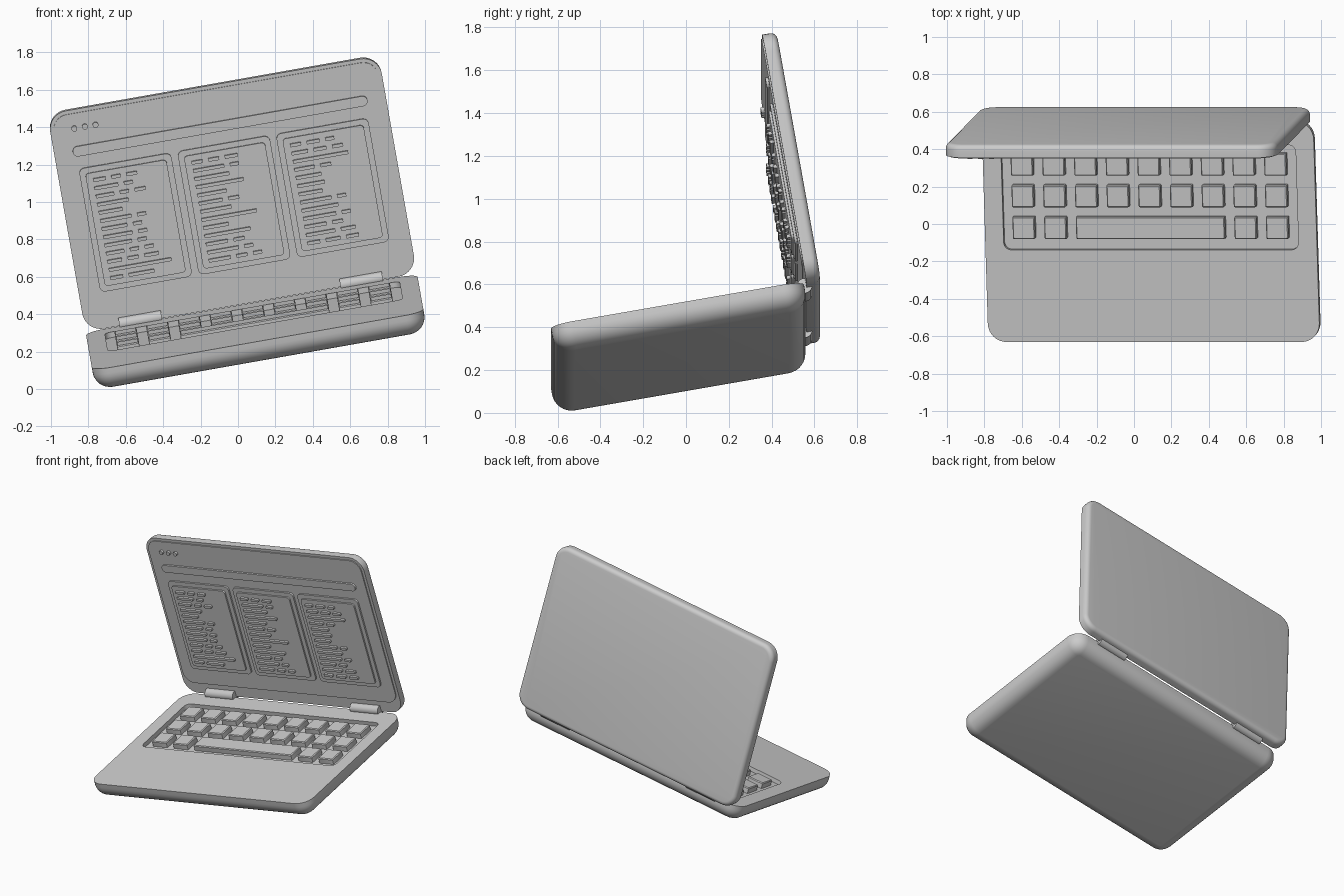
import bpy, bmesh, math
from mathutils import Matrix, Vector

if "Cube" in bpy.data.objects:
    bpy.data.objects.remove(bpy.data.objects["Cube"])

# Frames: whole laptop tilted 10 degrees both ways, screen square to the base
T10 = math.radians(10)
BASE = (Matrix.Rotation(-T10, 4, 'Y') @ Matrix.Translation((0.15, -0.04, 0.336))
        @ Matrix.Rotation(T10, 4, 'X'))
SCREEN = BASE @ Matrix.Rotation(math.pi / 2, 4, 'X')   # x width, y height, z towards viewer


def ring(bm, cx, cy, hx, hy, r, z, seg=8):
    """Rounded rectangle of vertices at height z."""
    verts = []
    for k, (sx, sy) in enumerate(((1, 1), (-1, 1), (-1, -1), (1, -1))):
        for i in range(seg + 1):
            a = (k + i / seg) * math.pi / 2
            verts.append(bm.verts.new((cx + sx * (hx - r) + r * math.cos(a),
                                       cy + sy * (hy - r) + r * math.sin(a), z)))
    return verts


def loft(bm, rings, seg=8):
    """Closed solid skinned through a list of ring settings."""
    loops = [ring(bm, *r, seg=seg) for r in rings]
    n = len(loops[0])
    for a, b in zip(loops, loops[1:]):
        for i in range(n):
            bm.faces.new((a[i], a[(i + 1) % n], b[(i + 1) % n], b[i]))
    bm.faces.new(loops[0][::-1])
    bm.faces.new(loops[-1])


def slab(bm, cx, cy, hx, hy, r, z0, z1, seg=6):
    loft(bm, [(cx, cy, hx, hy, r, z0), (cx, cy, hx, hy, r, z1)], seg)


def finish(bm, name, matrix):
    bmesh.ops.recalc_face_normals(bm, faces=bm.faces)
    mesh = bpy.data.meshes.new(name)
    bm.transform(matrix)
    bm.to_mesh(mesh)
    bm.free()
    ob = bpy.data.objects.new(name, mesh)
    bpy.context.collection.objects.link(ob)
    bpy.context.view_layer.objects.active = ob
    ob.select_set(True)
    bpy.ops.object.shade_smooth_by_angle(angle=math.radians(30))
    ob.select_set(False)


# Base: rounded underside, flat top with a keyboard recess
bm = bmesh.new()
rings = []
for i in range(9):
    a = i / 8 * math.pi / 2
    inset = 0.09 * (1 - math.sin(a))
    rings.append((0, 0, 0.9 - inset, 0.6 - inset, 0.1 - inset, -0.03 - 0.09 * math.cos(a)))
rings += [(0, 0, 0.9, 0.6, 0.1, 0),
          (0, 0.185, 0.8, 0.285, 0.04, 0),
          (0, 0.185, 0.8, 0.285, 0.04, -0.03)]
loft(bm, rings)
finish(bm, "base", BASE)

# Keys: nine columns, three rows, with a long bar in the front row
bm = bmesh.new()
PITCH = 0.172


def key(x, y, hx):
    loft(bm, [(x, y, hx, 0.06, 0.006, -0.035), (x, y, hx, 0.06, 0.006, 0.004),
              (x, y, hx - 0.005, 0.055, 0.004, 0.01)], 2)


for row in range(3):
    for col in range(-4, 5):
        if row or abs(col) > 2:
            key(col * PITCH, 0.02 + row * PITCH, 0.06)
key(0, 0.02, 2 * PITCH + 0.06)
finish(bm, "keys", BASE)

# Hinges
for side, x in (("left", -0.6), ("right", 0.6)):
    bm = bmesh.new()
    bmesh.ops.create_cone(bm, cap_ends=True, segments=24, radius1=0.035, radius2=0.035, depth=0.23,
                          matrix=Matrix.Translation((x, 0.605, 0.01)) @ Matrix.Rotation(math.pi / 2, 4, 'Y'))
    finish(bm, "hinge_" + side, BASE)

# Lid shell with a rounded back edge
bm = bmesh.new()
rings = []
for i in range(6):
    a = i / 5 * math.pi / 2
    inset = 0.03 * (1 - math.sin(a))
    rings.append((0, 0.6, 0.9 - inset, 0.6 - inset, 0.1 - inset, -0.65 - 0.03 * math.cos(a)))
rings.append((0, 0.6, 0.9, 0.6, 0.1, -0.612))
loft(bm, rings)
finish(bm, "lid", SCREEN)

# Display plate
bm = bmesh.new()
slab(bm, 0, 0.63, 0.88, 0.55, 0.08, -0.63, -0.605, 8)
finish(bm, "display", SCREEN)

# Window dots and address bar
bm = bmesh.new()
for x in (-0.77, -0.7125, -0.655):
    slab(bm, x, 1.10, 0.0155, 0.0155, 0.0154, -0.61, -0.59, 4)
finish(bm, "window_dots", SCREEN)
bm = bmesh.new()
slab(bm, 0, 0.975, 0.8, 0.0275, 0.027, -0.61, -0.592)
finish(bm, "top_bar", SCREEN)

# Three panels, each a stepped plate with rows of raised dashes (lengths in hundredths)
ROWS = [
    ((7, 5, 6), (13, 5), (10, 5, 6), (17,), (13,), (17, 5), (14, 5), (16, 5), (15, 5), (10, 5, 5),
     (8, 6, 8), (34,), (7, 14)),
    ((6, 6, 7), (17, 5), (19,), (26,), (16,), (13, 6), (17,), (30,), (14,), (25,),
     (12, 6), (17, 5), (12, 6, 5)),
    ((6, 7, 5), (9, 7, 6), (30,), (11, 6), (14,), (15,), (13,), (17, 5), (20,), (18, 5),
     (12, 6), (16, 8), (7, 8, 7)),
]
for name, cx, rows in zip(("left", "middle", "right"), (-0.535, 0, 0.535), ROWS):
    bm = bmesh.new()
    slab(bm, cx, 0.54, 0.25, 0.34, 0.03, -0.61, -0.593)
    slab(bm, cx, 0.54, 0.22, 0.31, 0.02, -0.6, -0.582)
    finish(bm, "panel_" + name, SCREEN)
    bm = bmesh.new()
    for i, row in enumerate(rows):
        x = cx - 0.185
        for length in row:
            half = length / 200
            slab(bm, x + half, 0.81 - i * 0.045, half, 0.009, 0.004, -0.59, -0.565, 2)
            x += 2 * half + 0.03
    finish(bm, "dashes_" + name, SCREEN)
